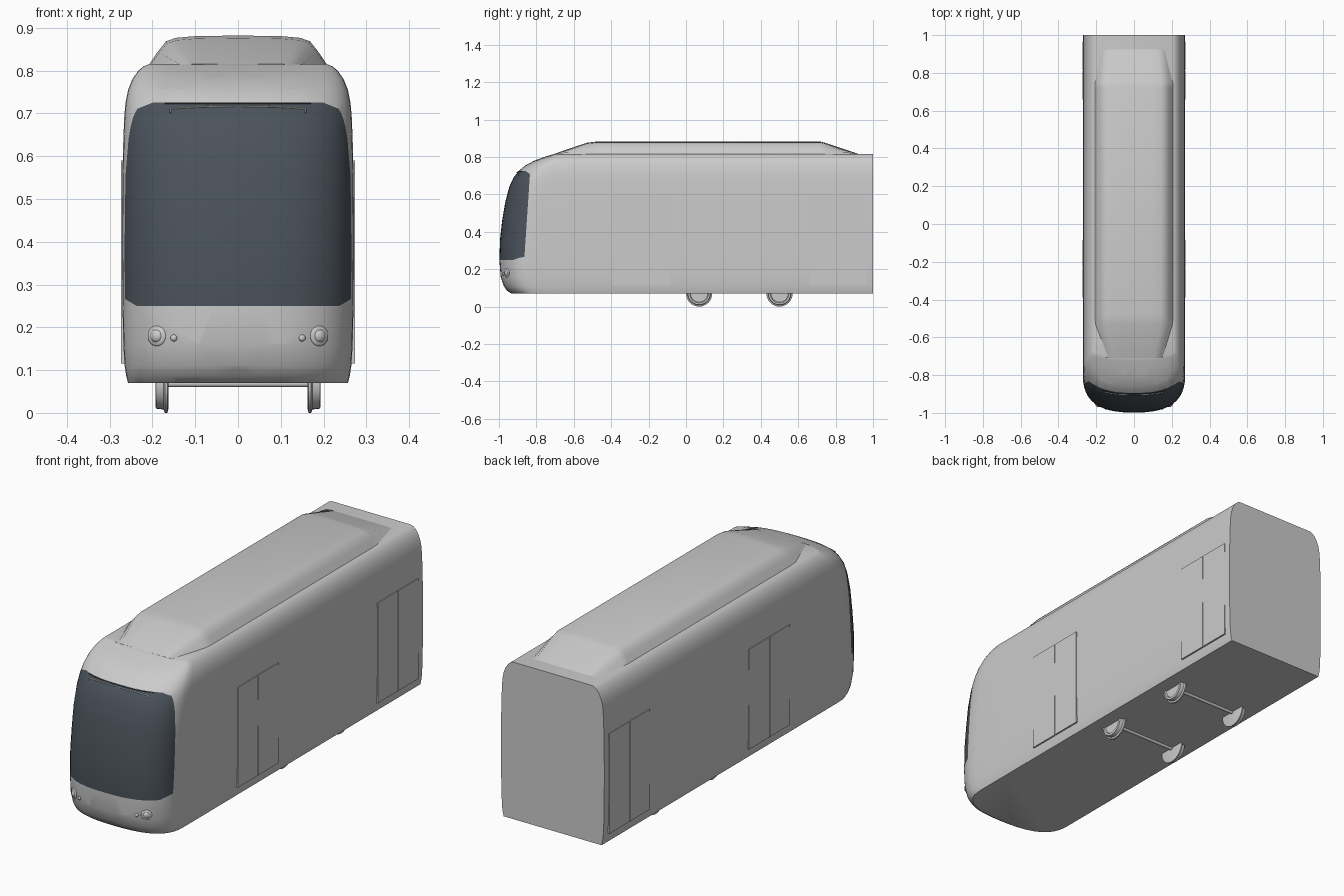
import bpy, bmesh, math
from mathutils import Vector, Matrix

cube = bpy.data.objects.get("Cube")
if cube:
    bpy.data.objects.remove(cube)


def material(name, r, g, b):
    m = bpy.data.materials.new(name)
    m.use_nodes = True
    m.diffuse_color = (r, g, b, 1)
    m.node_tree.nodes["Principled BSDF"].inputs["Base Color"].default_value = (r, g, b, 1)
    return m


GREY = material("body_grey", 0.6, 0.6, 0.6)
GLASS = material("dark_glass", 0.07, 0.085, 0.105)
LIGHT = material("pale_trim", 0.72, 0.72, 0.68)


def finish(bm, name, *mats, angle=35):
    bmesh.ops.recalc_face_normals(bm, faces=bm.faces)
    mesh = bpy.data.meshes.new(name)
    bm.to_mesh(mesh)
    bm.free()
    for m in mats:
        mesh.materials.append(m)
    ob = bpy.data.objects.new(name, mesh)
    bpy.context.collection.objects.link(ob)
    bpy.ops.object.select_all(action="DESELECT")
    ob.select_set(True)
    bpy.context.view_layer.objects.active = ob
    bpy.ops.object.shade_smooth_by_angle(angle=math.radians(angle))
    return ob


def loft(bm, rings, closed=True):
    """Skin a list of equal point rings and cap both ends."""
    loops = [[bm.verts.new(p) for p in ring] for ring in rings]
    for a, b in zip(loops, loops[1:]):
        n = len(a)
        for i in range(n if closed else n - 1):
            j = (i + 1) % n
            bm.faces.new((a[i], a[j], b[j], b[i]))
    bm.faces.new(loops[0])
    bm.faces.new(loops[-1])


def box(name, lo, hi, mat):
    bm = bmesh.new()
    lo, hi = Vector(lo), Vector(hi)
    bmesh.ops.create_cube(bm, size=1, matrix=Matrix.Translation((lo + hi) / 2)
                          @ Matrix.Diagonal((*(hi - lo), 1)))
    return finish(bm, name, mat)


# Shell levels: height, half width, nose position, nose depth
LEVELS = [
    (.07, .257, -.935, .16), (.085, .261, -.957, .17), (.11, .265, -.974, .18),
    (.16, .268, -.991, .19), (.25, .27, -.998, .2), (.36, .271, -.994, .2),
    (.46, .271, -.983, .2), (.56, .27, -.966, .19), (.64, .268, -.945, .185),
    (.69, .266, -.922, .18), (.725, .263, -.895, .17), (.755, .257, -.858, .15),
    (.78, .247, -.812, .12), (.8, .233, -.757, .08), (.81, .221, -.725, .05),
    (.815, .208, -.71, .035)]
POWER = 2.6


def level_at(z):
    for a, b in zip(LEVELS, LEVELS[1:]):
        if a[0] <= z <= b[0]:
            t = (z - a[0]) / (b[0] - a[0])
            return [p + (q - p) * t for p, q in zip(a, b)]


def nose_y(x, z):
    _, w, f, d = level_at(z)
    return f + d - d * (1 - (abs(x) / w) ** POWER) ** (1 / POWER)


def plan_ring(z, w, f, d, steps=12):
    side = [(w, 1, z), (w, -.6, z)]
    for i in range(steps + 1):
        t = math.pi / 2 * i / steps
        c, s = max(math.cos(t), 0), math.sin(t)
        side.append((w * c ** (2 / POWER) if i < steps else 0,
                     f + d - d * s ** (2 / POWER), z))
    return side + [(-x, y, h) for x, y, h in reversed(side[:-1])]


# Body shell with the windscreen cut into the nose
bm = bmesh.new()
loft(bm, [plan_ring(*row) for row in LEVELS])
planes = [((0, 0, .25), (0, 0, -1)), ((0, 0, .725), (0, 0, 1)),
          ((0, -.865, .25), (0, 1, -.067))]
for s in (1, -1):
    planes += [((s * .2, 0, .725), (s * .4, 0, 1)),
               ((s * .235, 0, .711), (s * 1.7, 0, 1)),
               ((s * .237, 0, .25), (s * .6, 0, -1))]
for co, no in planes:
    near = [f for f in bm.faces if f.calc_center_median().y < -.61 and len(f.verts) < 12]
    geom = set(near)
    for f in near:
        geom.update(f.edges)
        geom.update(f.verts)
    bmesh.ops.bisect_plane(bm, geom=list(geom), plane_co=co, plane_no=no, dist=1e-5)
for f in bm.faces:
    c = f.calc_center_median()
    if c.y < -.7 and all((c - Vector(co)).dot(Vector(no)) < 0 for co, no in planes):
        f.material_index = 1
finish(bm, "body_shell", GREY, GLASS)

# Roof pod, tapering to the roof at both ends
section = [(1, 0), (.9, .45), (.81, .8), (.7, .92), (.48, .98), (0, 1)]
section += [(-x, z) for x, z in reversed(section[:-1])]
stations = [(-.71, .15, .001), (-.53, .205, .062), (-.48, .208, .068),
            (.72, .208, .068), (.75, .206, .06), (.925, .178, .001)]
bm = bmesh.new()
loft(bm, [[(x * w, y, .814 + z * h) for x, z in section] for y, w, h in stations])
finish(bm, "roof_pod", GREY)

# Two double doors on each side
for s, side in ((1, "left"), (-1, "right")):
    for centre, place in ((-.237, "front"), (.812, "rear")):
        for y0, y1, leaf in ((-.153, -.002, "a"), (.002, .153, "b")):
            box(f"{place}_door_{side}_{leaf}", (min(s * .262, s * .273), centre + y0, .115),
                (max(s * .262, s * .273), centre + y1, .59), GREY)


def lathe_x(name, profile, y, z, mat, n=32):
    """Turn (x, radius) points about an axis along x."""
    bm = bmesh.new()
    loft(bm, [[(x, y + r * math.cos(2 * math.pi * i / n), z + r * math.sin(2 * math.pi * i / n))
               for i in range(n)] for x, r in profile])
    return finish(bm, name, mat)


# Flanged wheels and axles
for y, place in ((.07, "front"), (.5, "rear")):
    for s, side in ((1, "left"), (-1, "right")):
        profile = [(.163, .062), (.165, .07), (.171, .07), (.174, .062),
                   (.192, .06), (.193, .05), (.187, .046)]
        lathe_x(f"{place}_wheel_{side}", [(s * x, r) for x, r in profile], y, .07, GREY)
    lathe_x(f"{place}_axle", [(-.17, .008), (.17, .008)], y, .068, GREY, n=12)


# Headlamps and marker lamps as domes with a rim
def dome(name, x, z, r, depth, mat):
    bm = bmesh.new()
    e = .01
    slope = (nose_y(x + e, z) - nose_y(x - e, z)) / (2 * e)
    normal = Vector((slope, -1, 0)).normalized()
    turn = normal.to_track_quat("Z", "Y").to_matrix().to_4x4()
    bmesh.ops.create_uvsphere(bm, u_segments=24, v_segments=12, radius=1,
                              matrix=Matrix.Translation((x, nose_y(x, z), z)) @ turn
                              @ Matrix.Diagonal((r, r, depth, 1)))
    finish(bm, name, mat)


for s, side in ((1, "left"), (-1, "right")):
    dome("headlamp_rim_" + side, s * .19, .18, .024, .006, GREY)
    dome("headlamp_" + side, s * .19, .18, .016, .011, GREY)
    dome("marker_lamp_" + side, s * .15, .175, .008, .007, GREY)


# Wipers below a slim dark bar along the top of the windscreen
def strip(name, points, radius, mat):
    curve = bpy.data.curves.new(name, "CURVE")
    curve.dimensions = "3D"
    curve.bevel_depth = radius
    curve.bevel_resolution = 1
    curve.use_fill_caps = True
    spline = curve.splines.new("POLY")
    spline.points.add(len(points) - 1)
    for p, (x, z) in zip(spline.points, points):
        p.co = (x, nose_y(x, z) - .003, z, 1)
    curve.materials.append(mat)
    bpy.context.collection.objects.link(bpy.data.objects.new(name, curve))


strip("wiper_bar", [(i * .017, .724) for i in range(-10, 11)], .002, GLASS)
for s, side in ((1, "left"), (-1, "right")):
    strip("wiper_" + side, [(s * .158, .702), (s * .158, .711), (s * .12, .714),
                            (s * .08, .716), (s * .01, .717)], .002, LIGHT)
